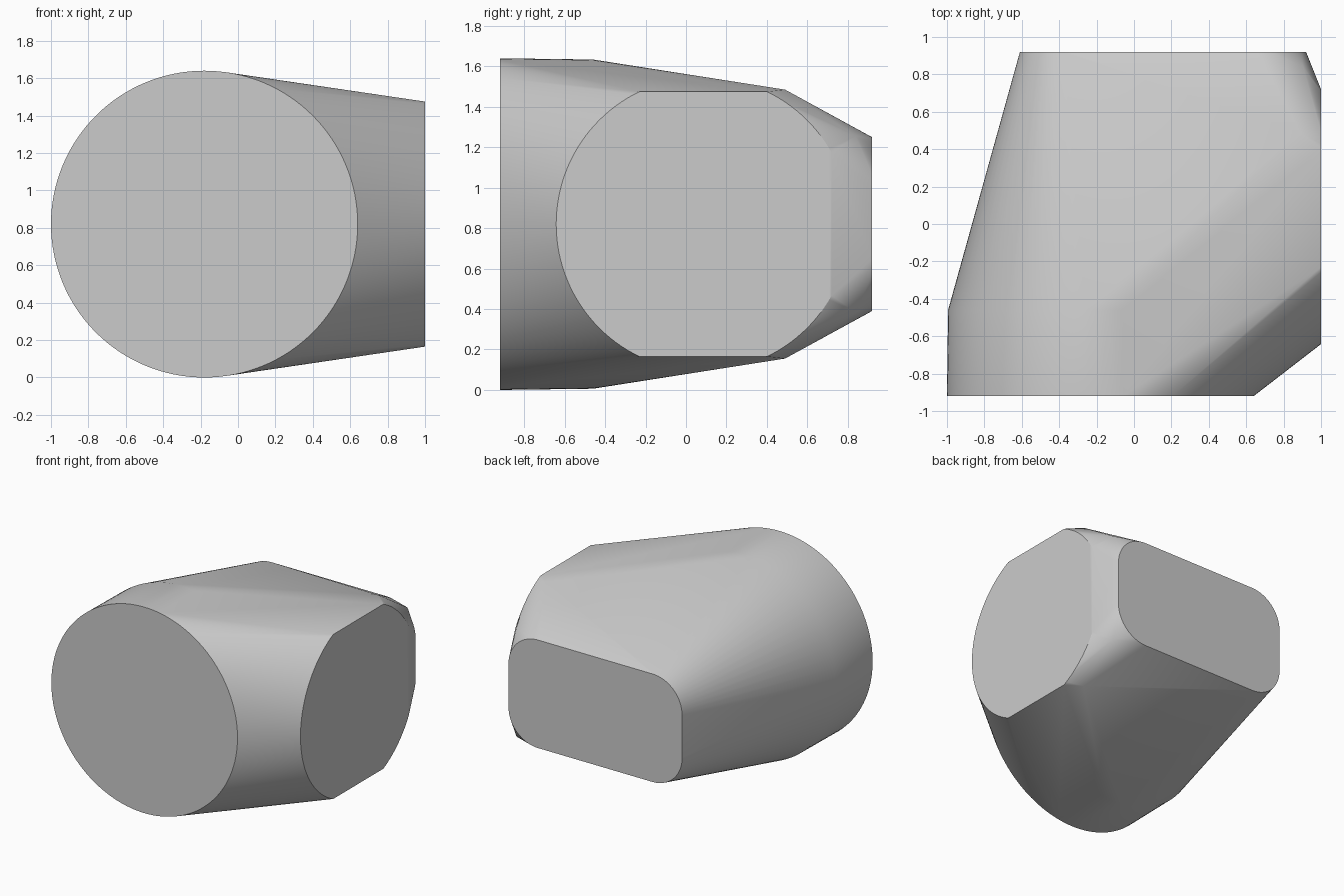
import bpy
import bmesh
from math import cos, sin, pi

cube = bpy.data.objects.get("Cube")
if cube:
    bpy.data.objects.remove(cube, do_unlink=True)

MID_Z = 0.82


def clamp(v, lo, hi):
    return max(lo, min(hi, v))


def circle(radius, count=128):
    steps = [2 * pi * i / count for i in range(count)]
    return [(radius * cos(a), radius * sin(a)) for a in steps]


points = []

# Round front cap and the end of its slightly tapered collar
for y, radius in ((-0.92, 0.82), (-0.46, 0.814)):
    points += [(-0.18 + u, y, MID_Z + v) for u, v in circle(radius)]

# Side cap: a disc trimmed flat above, below and at the rear
half_height, rear = 0.655, 0.72
points += [(1.0, 0.085 + u, MID_Z + v) for u, v in circle(0.727)
           if abs(v) <= half_height and 0.085 + u <= rear]
for side in (-1, 1):
    points += [(1.0, y, MID_Z + side * half_height) for y in (-0.23, 0.4)]
    points.append((1.0, rear, MID_Z + side * 0.354))

# Rounded rectangular rear cap
corner = 0.26
for u, v in circle(corner, 64):
    for cx in (-0.61 + corner, 0.92 - corner):
        for cz in (-0.43 + corner, 0.43 - corner):
            points.append((cx + u, 0.92, MID_Z + cz + v))

# Bevelled corners between the side cap and the rear cap
for side in (-1, 1):
    points.append((0.89, 0.49, MID_Z + side * 0.665))
    points.append((0.905, 0.84, MID_Z + side * 0.435))

# Wrap all caps in one convex skin
bm = bmesh.new()
for p in points:
    bm.verts.new(p)
bmesh.ops.remove_doubles(bm, verts=bm.verts, dist=0.0005)
hull = bmesh.ops.convex_hull(bm, input=bm.verts)
loose = [v for v in bm.verts if not v.link_faces]
bmesh.ops.delete(bm, geom=loose, context="VERTS")
bmesh.ops.dissolve_limit(bm, angle_limit=0.002, verts=bm.verts, edges=bm.edges)
bmesh.ops.recalc_face_normals(bm, faces=bm.faces)
mesh = bpy.data.meshes.new("blended_body")
bm.to_mesh(mesh)
bm.free()
body = bpy.data.objects.new("blended_body", mesh)
bpy.context.collection.objects.link(body)

# Plain grey
grey = bpy.data.materials.new("light_grey")
grey.use_nodes = True
colour = (0.6, 0.6, 0.6, 1.0)
grey.diffuse_color = colour
grey.node_tree.nodes["Principled BSDF"].inputs["Base Color"].default_value = colour
mesh.materials.append(grey)

bpy.context.view_layer.objects.active = body
body.select_set(True)
bpy.ops.object.shade_smooth_by_angle(angle=pi / 6)
